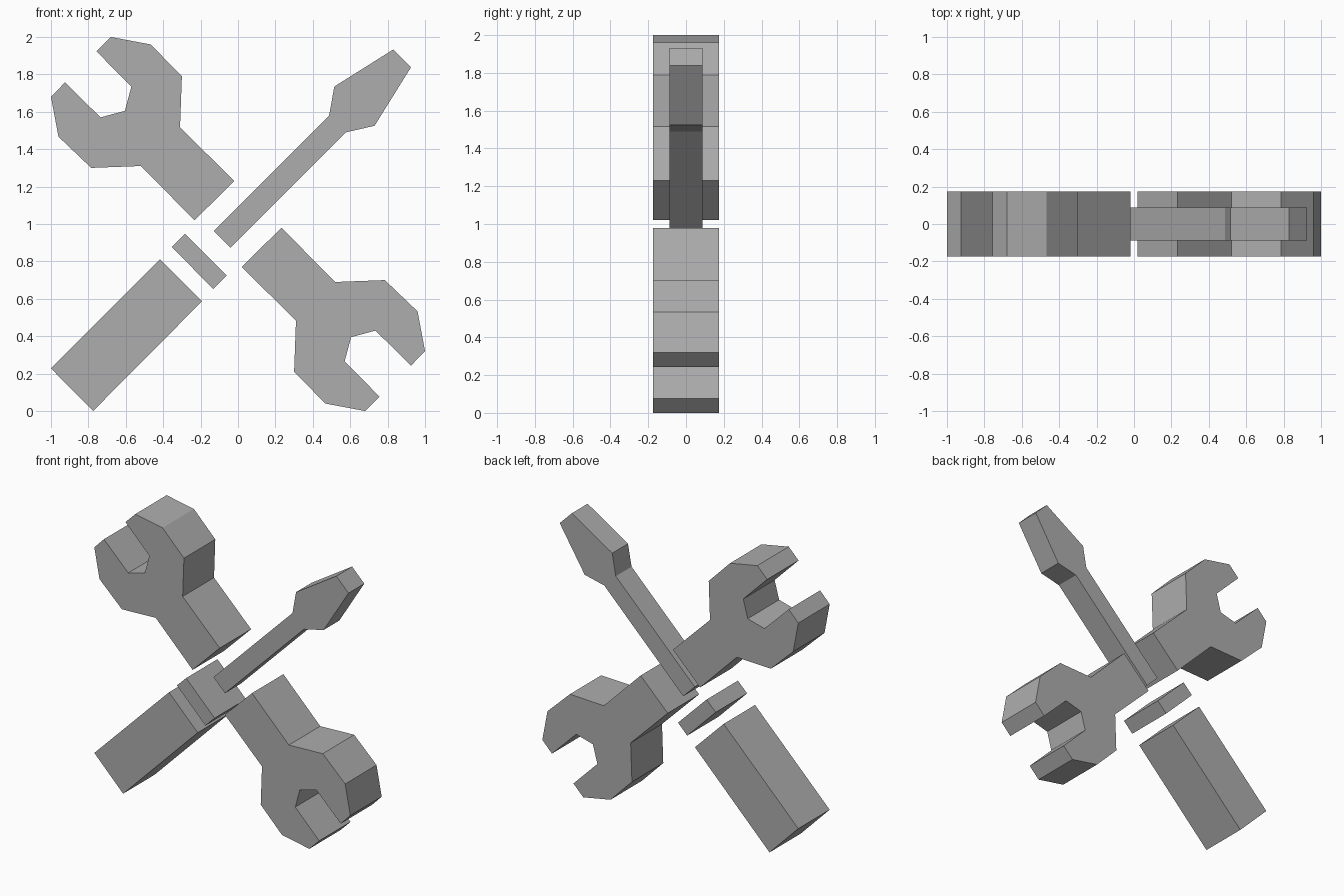
import bpy
import bmesh

cube = bpy.data.objects.get("Cube")
if cube:
    bpy.data.objects.remove(cube, do_unlink=True)

grey = bpy.data.materials.new("plain_grey")
grey.use_nodes = True
colour = (0.42, 0.42, 0.42, 1)
grey.diffuse_color = colour
grey.node_tree.nodes["Principled BSDF"].inputs["Base Color"].default_value = colour

THICK, THIN = 0.175, 0.088  # half depths


def plate(name, outline, half):
    """Extrude an x-z outline evenly along y."""
    bm = bmesh.new()
    face = bm.faces.new([bm.verts.new((x, -half, z)) for x, z in outline])
    moved = bmesh.ops.extrude_face_region(bm, geom=[face])["geom"]
    bmesh.ops.translate(bm, vec=(0, 2 * half, 0),
                        verts=[v for v in moved if isinstance(v, bmesh.types.BMVert)])
    bmesh.ops.recalc_face_normals(bm, faces=bm.faces)
    mesh = bpy.data.meshes.new(name)
    bm.to_mesh(mesh)
    bm.free()
    mesh.materials.append(grey)
    obj = bpy.data.objects.new(name, mesh)
    bpy.context.collection.objects.link(obj)
    return obj


# Two halves of the wrench, the lower a half turn of the upper
wrench = [(-0.02, 1.23), (-0.31, 1.517), (-0.30, 1.79), (-0.467, 1.96), (-0.68, 2.0),
          (-0.757, 1.923), (-0.57, 1.735), (-0.605, 1.605), (-0.735, 1.57), (-0.925, 1.757),
          (-1.0, 1.68), (-0.96, 1.467), (-0.785, 1.30), (-0.52, 1.31), (-0.232, 1.02)]
plate("upper_wrench_jaw", wrench, THICK)
plate("lower_wrench_jaw", [(-x, 2 - z) for x, z in wrench], THICK)

# Screwdriver
plate("screwdriver_blade", [(-0.13, 0.963), (0.487, 1.58), (0.515, 1.735), (0.83, 1.933),
                            (0.925, 1.838), (0.73, 1.525), (0.577, 1.49), (-0.04, 0.873)], THIN)
plate("screwdriver_collar", [(-0.355, 0.877), (-0.283, 0.948), (-0.06, 0.725),
                             (-0.132, 0.653)], THICK)
plate("screwdriver_handle", [(-1.0, 0.228), (-0.417, 0.812), (-0.192, 0.587),
                             (-0.775, 0.0)], THICK)
